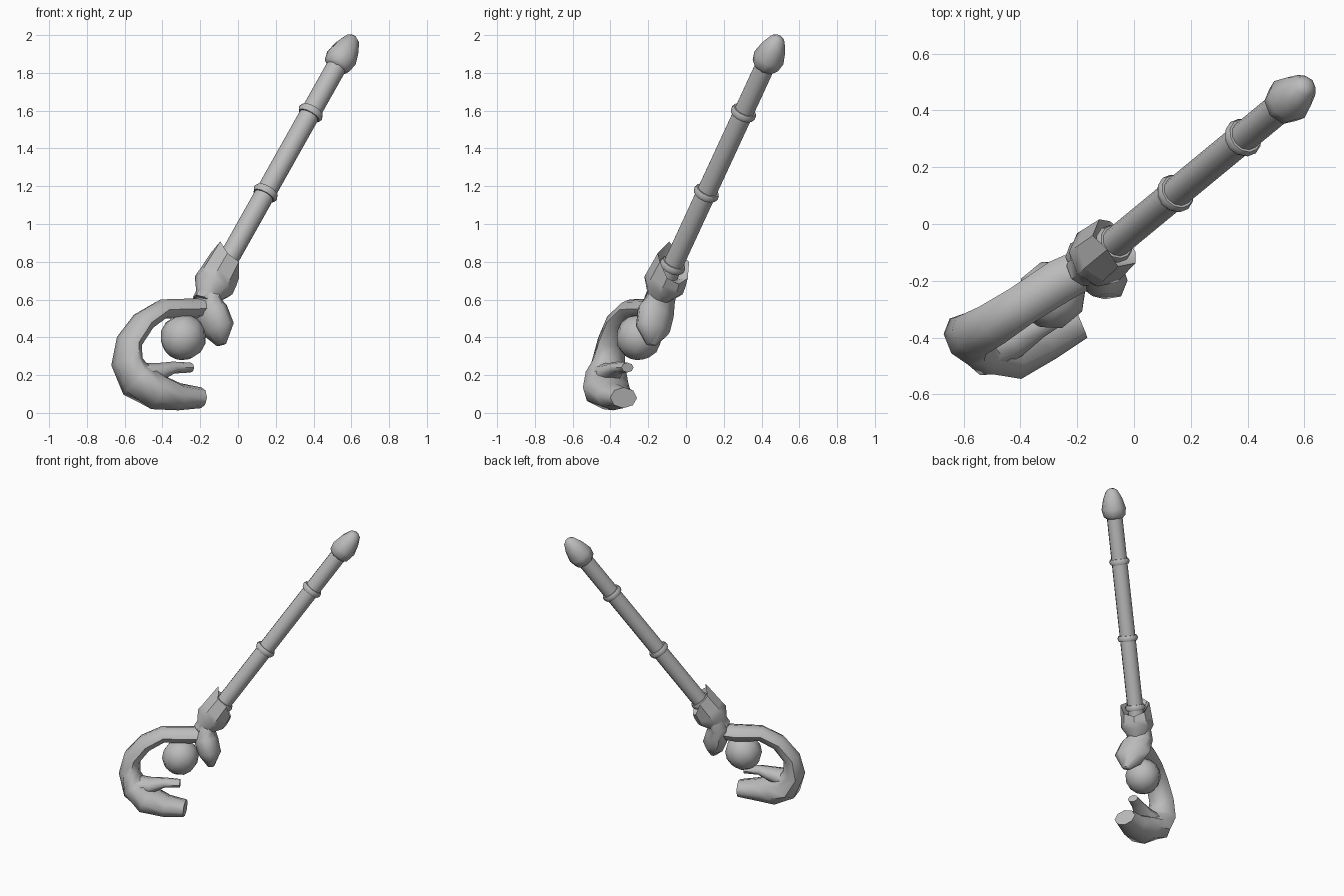
import bpy, bmesh, math
from mathutils import Vector, Matrix

if "Cube" in bpy.data.objects:
    bpy.data.objects.remove(bpy.data.objects["Cube"], do_unlink=True)

grey = bpy.data.materials.new("plain_grey")
grey.use_nodes = True
GREY = (0.5, 0.5, 0.5, 1)
grey.diffuse_color = GREY
grey.node_tree.nodes["Principled BSDF"].inputs["Base Color"].default_value = GREY

# Staff frame: AXIS runs along the shaft, SIDE is level, UP is its upper side
BASE = Vector((-0.07, -0.07, 0.78))
AXIS = Vector((0.454, 0.374, 0.808)).normalized()
SIDE = Vector((-AXIS.y, AXIS.x, 0)).normalized()
UP = AXIS.cross(SIDE).normalized()
if UP.z < 0:
    UP = -UP


def finish(name, bm, angle=50):
    bmesh.ops.recalc_face_normals(bm, faces=bm.faces)
    mesh = bpy.data.meshes.new(name)
    bm.to_mesh(mesh)
    bm.free()
    mesh.materials.append(grey)
    obj = bpy.data.objects.new(name, mesh)
    bpy.context.collection.objects.link(obj)
    bpy.ops.object.select_all(action='DESELECT')
    obj.select_set(True)
    bpy.context.view_layer.objects.active = obj
    bpy.ops.object.shade_smooth_by_angle(angle=math.radians(angle))
    return obj


def skin(name, rings, angle=50, closed=False):
    """Bridge rings of points; cap both ends, or join last to first."""
    bm = bmesh.new()
    loops = [[bm.verts.new(p) for p in ring] for ring in rings]
    n = len(loops[0])
    pairs = list(zip(loops, loops[1:]))
    if closed:
        pairs.append((loops[-1], loops[0]))
    for a, b in pairs:
        for i in range(n):
            j = (i + 1) % n
            bm.faces.new((a[i], a[j], b[j], b[i]))
    if not closed:
        bm.faces.new(loops[0])
        bm.faces.new(loops[-1])
    return finish(name, bm, angle)


def around(t, r, sides):
    """Ring round the shaft axis at distance t from the collar."""
    turns = [math.tau * i / sides for i in range(sides)]
    return [BASE + AXIS * t + (UP * math.cos(a) + SIDE * math.sin(a)) * r for a in turns]


def lathe(name, profile, sides=12, closed=False):
    return skin(name, [around(t, r, sides) for t, r in profile], closed=closed)


def limb(name, path, widen=1.4, sides=8):
    """Tapered tube through (x, y, z, radius) points, widened sideways."""
    pts = [Vector(p[:3]) for p in path]
    rings = []
    for i, p in enumerate(pts):
        tangent = (pts[min(i + 1, len(pts) - 1)] - pts[max(i - 1, 0)]).normalized()
        across = (SIDE - tangent * SIDE.dot(tangent)).normalized()
        out = tangent.cross(across)
        r = path[i][3]
        turns = [math.tau * k / sides for k in range(sides)]
        rings.append([p + across * math.cos(a) * r * widen + out * math.sin(a) * r
                      for a in turns])
    return skin(name, rings, 60)


# Shaft, rings and pommel
lathe("shaft", [(-0.08, 0.054), (1.36, 0.054)])
for name, t in (("lower_collar", 0), ("middle_ring", 0.475), ("upper_ring", 1)):
    tube = [math.tau * i / 6 for i in range(6)]
    lathe(name, [(t + 0.022 * math.sin(a), 0.054 + 0.017 * math.cos(a)) for a in tube],
          closed=True)
lathe("pommel", [(1.29, 0.05), (1.31, 0.074), (1.36, 0.084), (1.43, 0.066),
                 (1.485, 0.04), (1.5, 0.018)], 8)

# Socket: hollow cup whose rim rises to a tall upper point and two side points
SIDES = 8
inner, rim = around(-0.06, 0.055, SIDES), []
for i, p in enumerate(around(0, 0.1, SIDES)):
    height = (0.085, 0.03, 0.025, -0.03, -0.05, -0.03, 0.025, 0.03)[i]
    rim.append(p + AXIS * height)
skin("socket", [around(-0.24, 0.066, SIDES), around(-0.2, 0.068, SIDES),
                around(-0.13, 0.112, SIDES), around(-0.08, 0.108, SIDES), rim, inner], 40)

# Neck flowing into the short claw
limb("short_claw", [(-0.14, -0.12, 0.66, 0.06), (-0.165, -0.135, 0.6, 0.065),
                    (-0.145, -0.16, 0.53, 0.08), (-0.105, -0.175, 0.445, 0.075),
                    (-0.088, -0.185, 0.36, 0.022)])

# Great hook sweeping round the orb
limb("great_hook", [(-0.14, -0.14, 0.56, 0.05), (-0.26, -0.2, 0.55, 0.055),
                    (-0.4, -0.29, 0.55, 0.052), (-0.5, -0.355, 0.485, 0.056),
                    (-0.575, -0.395, 0.38, 0.06), (-0.588, -0.41, 0.27, 0.072),
                    (-0.535, -0.42, 0.17, 0.092), (-0.43, -0.415, 0.11, 0.098),
                    (-0.31, -0.38, 0.085, 0.072), (-0.195, -0.33, 0.08, 0.055)])

# Thin inner claw at the end of the hook
limb("inner_claw", [(-0.52, -0.43, 0.2, 0.065), (-0.42, -0.4, 0.215, 0.05),
                    (-0.34, -0.36, 0.24, 0.032), (-0.25, -0.31, 0.24, 0.026)])

# Orb
bm = bmesh.new()
bmesh.ops.create_uvsphere(bm, u_segments=10, v_segments=7, radius=0.122)
bm.transform(Matrix.Translation((-0.29, -0.25, 0.4)) @ AXIS.to_track_quat('Z', 'Y').to_matrix().to_4x4())
finish("orb", bm, 60)
